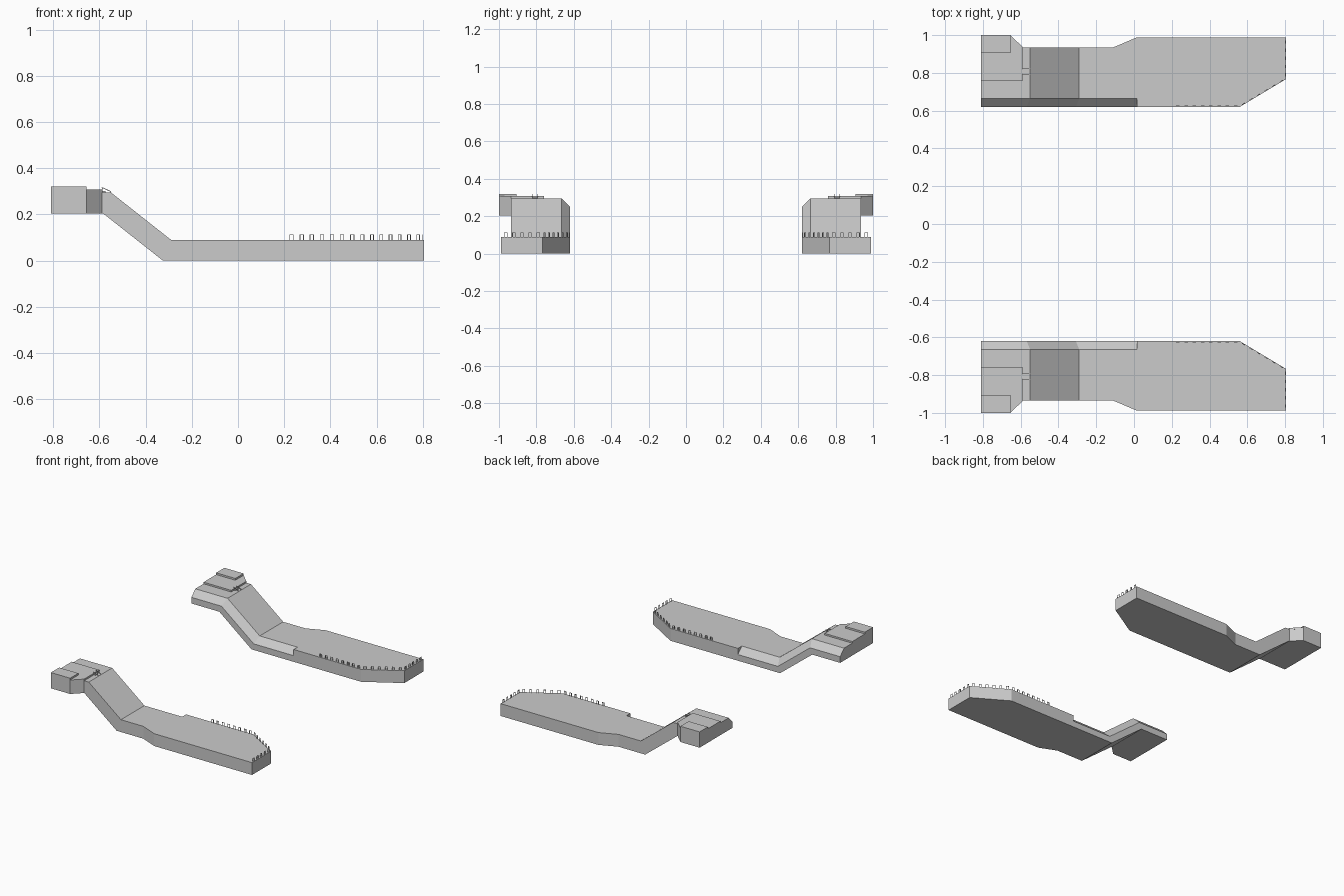
import bpy, bmesh, math
from mathutils import Vector, Matrix

if "Cube" in bpy.data.objects:
    bpy.data.objects.remove(bpy.data.objects["Cube"])

INNER, LIP = 0.62, 0.665


def finish(name, bm):
    """Turn a bmesh into an object mirrored across the y axis."""
    bmesh.ops.recalc_face_normals(bm, faces=bm.faces)
    me = bpy.data.meshes.new(name)
    bm.to_mesh(me)
    bm.free()
    ob = bpy.data.objects.new(name, me)
    bpy.context.collection.objects.link(ob)
    mod = ob.modifiers.new("Mirror", 'MIRROR')
    mod.use_axis = (False, True, False)
    mod.use_mirror_merge = False
    return ob


def prism(name, outline, z0, z1):
    bm = bmesh.new()
    face = bm.faces.new([bm.verts.new((x, y, z0)) for x, y in outline])
    ext = bmesh.ops.extrude_face_region(bm, geom=[face], use_keep_orig=True)
    verts = [v for v in ext["geom"] if isinstance(v, bmesh.types.BMVert)]
    bmesh.ops.translate(bm, verts=verts, vec=(0, 0, z1 - z0))
    return finish(name, bm)


def add_box(bm, centre, size, rot=Matrix.Identity(4)):
    m = Matrix.Translation(centre) @ rot @ Matrix.Diagonal((*size, 1))
    bmesh.ops.create_cube(bm, size=1, matrix=m)


# Sloping walkway: sections of (bottom x, top x, bottom z, top z, outer y)
stations = [
    (-0.81, -0.81, 0.205, 0.295, 1.0),
    (-0.655, -0.655, 0.205, 0.295, 1.0),
    (-0.588, -0.588, 0.205, 0.295, 0.935),
    (-0.585, -0.55, 0.205, 0.295, 0.935),
    (-0.325, -0.29, 0.0, 0.09, 0.935),
    (-0.11, -0.11, 0.0, 0.09, 0.935),
    (0.015, 0.015, 0.0, 0.09, 0.988),
]
bm = bmesh.new()
rings = []
for xb, xt, zb, zt, yo in stations:
    pts = [(xb, INNER, zb), ((xb + xt) / 2, INNER, (zb + zt) / 2),
           (xt, LIP, zt), (xt, yo, zt), (xb, yo, zb)]
    rings.append([bm.verts.new(p) for p in pts])
for a, b in zip(rings, rings[1:]):
    for i in range(5):
        j = (i + 1) % 5
        bm.faces.new((a[i], a[j], b[j], b[i]))
bm.faces.new(rings[0])
bm.faces.new(rings[-1])
finish("sloping_walkway", bm)

# Wide lower deck with a clipped inner corner
prism("lower_deck", [(0.015, INNER), (0.56, INNER), (0.805, 0.767),
                     (0.805, 0.988), (0.015, 0.988)], 0.0, 0.09)

# Raised steps on the upper platform
prism("platform_step", [(-0.81, 0.76), (-0.587, 0.76), (-0.587, 0.935),
                        (-0.655, 1.0), (-0.81, 1.0)], 0.295, 0.307)
prism("platform_top_step", [(-0.81, 0.905), (-0.655, 0.905),
                            (-0.655, 1.0), (-0.81, 1.0)], 0.307, 0.32)

# Small stair with sloping handrails
bm = bmesh.new()
add_box(bm, (-0.58, 0.808, 0.298), (0.014, 0.03, 0.007))
for y in (0.793, 0.823):
    add_box(bm, (-0.57, y, 0.308), (0.042, 0.003, 0.003),
            Matrix.Rotation(math.radians(24), 4, 'Y'))
    add_box(bm, (-0.587, y, 0.309), (0.003, 0.003, 0.014))
    add_box(bm, (-0.553, y, 0.297), (0.003, 0.003, 0.008))
finish("small_stair", bm)

# Row of little hoops along the deck edge
bm = bmesh.new()
path = [Vector(p) for p in ((0.21, 0.625), (0.56, 0.625),
                            (0.8, 0.769), (0.8, 0.985))]
T, W, H = 0.003, 0.018, 0.024
for a, b in zip(path, path[1:]):
    d = b - a
    n = max(1, round(d.length / 0.046))
    rot = Matrix.Rotation(math.atan2(d.y, d.x), 4, 'Z')
    u = d.normalized()
    for k in range(n):
        c = a + d * ((k + 0.5) / n)
        for s in (-1, 1):
            p = c + u * (s * (W - T) / 2)
            add_box(bm, (p.x, p.y, 0.09 + H / 2), (T, T, H), rot)
        add_box(bm, (c.x, c.y, 0.09 + H - T / 2), (W - 2 * T, T, T), rot)
finish("edge_hoops", bm)
